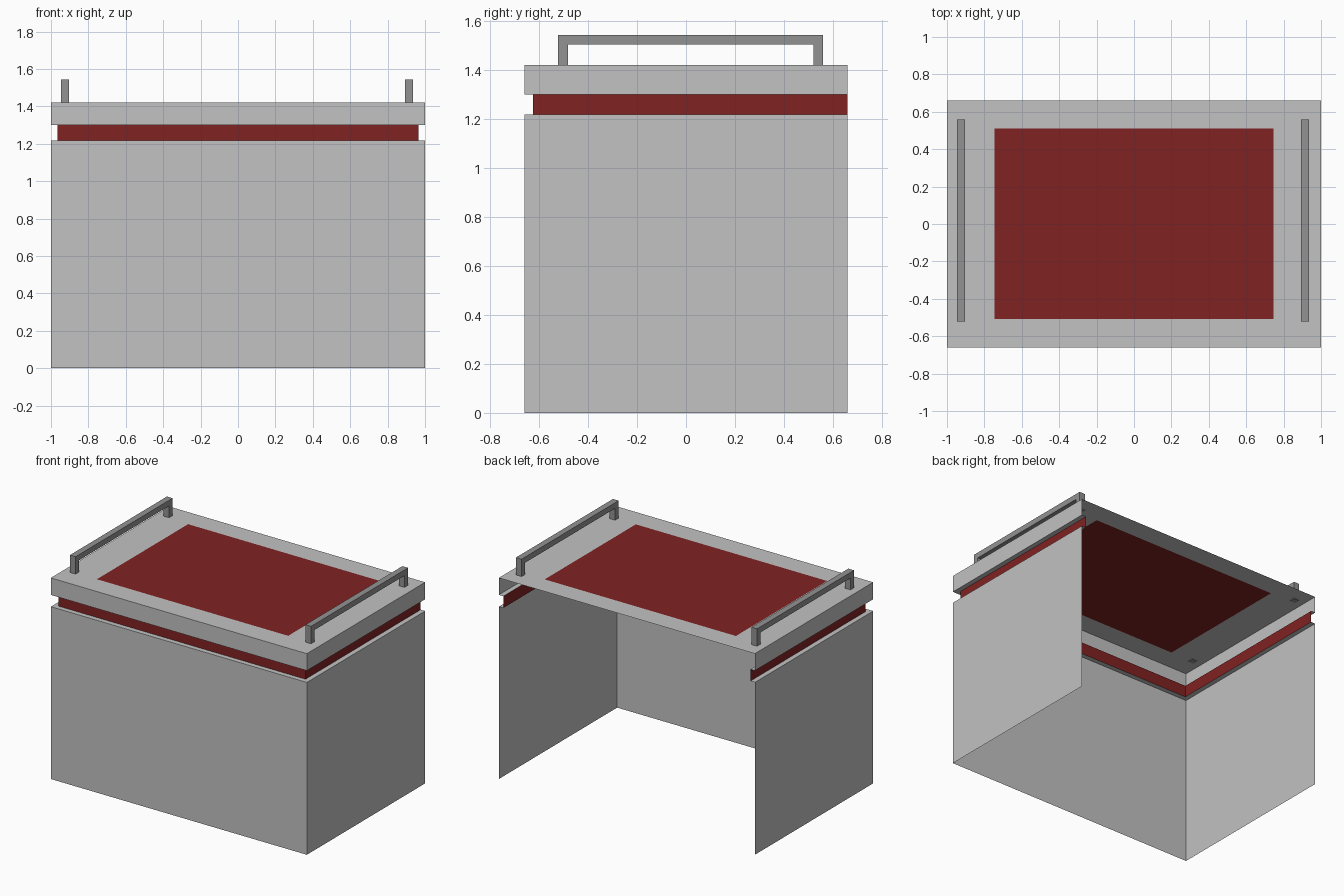
import bpy, bmesh

if "Cube" in bpy.data.objects:
    bpy.data.objects.remove(bpy.data.objects["Cube"])

W, D, INSET = 1.0, 0.66, 0.035
Z_BODY, Z_BAND, Z_TOP = 1.217, 1.30, 1.42


def material(name, rgb):
    m = bpy.data.materials.new(name)
    m.diffuse_color = (*rgb, 1.0)
    m.use_nodes = True
    m.node_tree.nodes["Principled BSDF"].inputs["Base Color"].default_value = m.diffuse_color
    return m


GREY = material("light grey", (0.54, 0.54, 0.54))
DARK = material("handle grey", (0.29, 0.29, 0.29))
RED = material("deep red", (0.22, 0.016, 0.016))


def finish(name, bm, *mats):
    me = bpy.data.meshes.new(name)
    bm.to_mesh(me)
    bm.free()
    for m in mats:
        me.materials.append(m)
    ob = bpy.data.objects.new(name, me)
    bpy.context.collection.objects.link(ob)
    return ob


def shell(name, profile, mat):
    """Sweep an (inset, z) profile around left, front and right; back stays open."""
    bm = bmesh.new()
    rows = []
    for i, z in profile:
        w, f = W - i, -D + i
        rows.append([bm.verts.new((x, y, z))
                     for x, y in ((-w, D), (-w, f), (w, f), (w, D))])
    for lo, hi in zip(rows, rows[1:]):
        for k in range(3):
            bm.faces.new((lo[k], lo[k + 1], hi[k + 1], hi[k]))
    return finish(name, bm, mat)


# counter body with ledge, recessed red band, overhanging top edge
shell("body", [(0, 0), (0, Z_BODY), (INSET, Z_BODY)], GREY)
shell("recessed_band", [(INSET, Z_BODY), (INSET, Z_BAND)], RED)
shell("top_edge", [(INSET, Z_BAND), (0, Z_BAND), (0, Z_TOP)], GREY)

# top sheet: 3 x 3 grid whose centre face is the red panel
bm = bmesh.new()
xs, ys = (-W, -0.747, 0.747, W), (-D, -0.507, 0.51, D)
grid = [[bm.verts.new((x, y, Z_TOP)) for x in xs] for y in ys]
for j in range(3):
    for i in range(3):
        f = bm.faces.new((grid[j][i], grid[j][i + 1], grid[j + 1][i + 1], grid[j + 1][i]))
        f.material_index = 1 if i == j == 1 else 0
finish("top_panel", bm, GREY, RED)


def handle(name, x0, x1):
    """Square-cornered arch profile in y-z, extruded along x."""
    y0, y1, t, zb, zt = -0.522, 0.56, 0.04, Z_TOP - 0.004, 1.543
    pts = [(y0, zb), (y0 + t, zb), (y0 + t, zt - t), (y1 - t, zt - t),
           (y1 - t, zb), (y1, zb), (y1, zt), (y0, zt)]
    bm = bmesh.new()
    face = bm.faces.new([bm.verts.new((x0, y, z)) for y, z in pts])
    ext = bmesh.ops.extrude_face_region(bm, geom=[face])
    verts = [v for v in ext["geom"] if isinstance(v, bmesh.types.BMVert)]
    bmesh.ops.translate(bm, verts=verts, vec=(x1 - x0, 0, 0))
    # close the starting side if the extrusion removed it
    start = [v for v in bm.verts if abs(v.co.x - x0) < 1e-5]
    if not any(all(abs(v.co.x - x0) < 1e-5 for v in f.verts) for f in bm.faces):
        bm.faces.new(start)
    bmesh.ops.recalc_face_normals(bm, faces=bm.faces[:])
    return finish(name, bm, DARK)


# side handles
handle("left_handle", -0.947, -0.903)
handle("right_handle", 0.892, 0.936)
